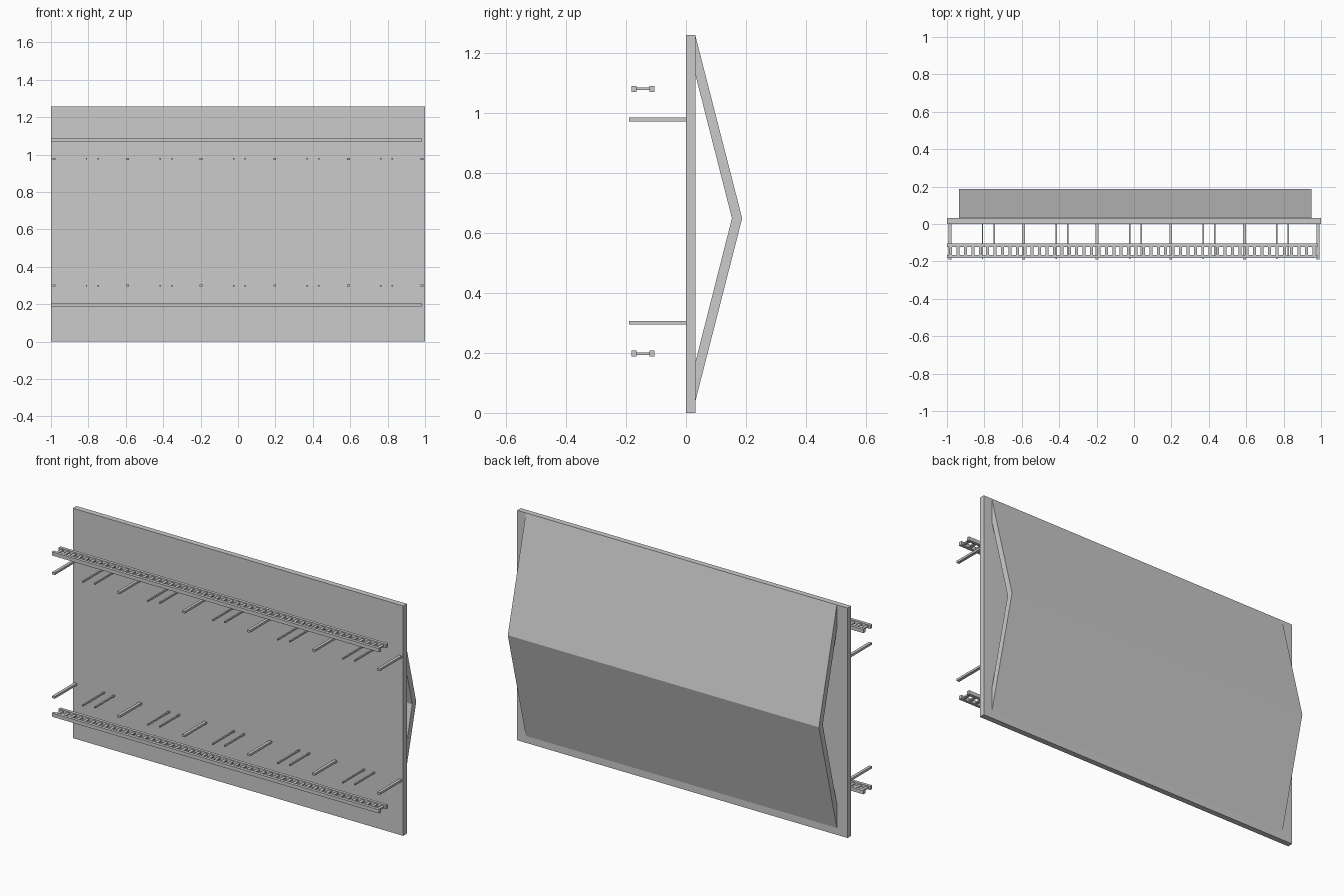
import bpy, bmesh
from mathutils import Matrix

if "Cube" in bpy.data.objects:
    bpy.data.objects.remove(bpy.data.objects["Cube"])


def add_box(bm, x0, x1, y0, y1, z0, z1):
    m = Matrix.Translation(((x0 + x1) / 2, (y0 + y1) / 2, (z0 + z1) / 2))
    m = m @ Matrix.Diagonal((x1 - x0, y1 - y0, z1 - z0, 1))
    bmesh.ops.create_cube(bm, size=1, matrix=m)


def finish(name, bm):
    bmesh.ops.recalc_face_normals(bm, faces=bm.faces)
    me = bpy.data.meshes.new(name)
    bm.to_mesh(me)
    bm.free()
    ob = bpy.data.objects.new(name, me)
    bpy.context.collection.objects.link(ob)
    return ob


def boxes(name, items):
    bm = bmesh.new()
    for b in items:
        add_box(bm, *b)
    return finish(name, bm)


def extrude_profile(name, pts, x0, x1):
    bm = bmesh.new()
    face = bm.faces.new([bm.verts.new((x0, y, z)) for y, z in pts])
    out = bmesh.ops.extrude_face_region(bm, geom=[face])
    moved = [v for v in out["geom"] if isinstance(v, bmesh.types.BMVert)]
    bmesh.ops.translate(bm, verts=moved, vec=(x1 - x0, 0, 0))
    return finish(name, bm)


# Main upright panel
boxes("panel", [(-1, 1, 0, 0.031, 0, 1.258)])

# Folded back cover, open at both ends: upper and lower slabs
extrude_profile("back_cover_upper",
                [(0.031, 1.257), (0.187, 0.648), (0.153, 0.648), (0.031, 1.127)], -0.935, 0.948)
extrude_profile("back_cover_lower",
                [(0.031, 0.038), (0.031, 0.168), (0.153, 0.648), (0.187, 0.648)], -0.935, 0.948)

# Ladder trays: two side rails joined by thin rungs
RUNGS, X0, X1 = 50, -1.0, 0.982
step = (X1 - X0) / RUNGS
for name, z in (("lower_tray", 0.197), ("upper_tray", 1.079)):
    parts = [(X0, X1, -0.182, -0.165, z - 0.01, z + 0.01),
             (X0, X1, -0.122, -0.105, z - 0.01, z + 0.01)]
    for i in range(RUNGS):
        x = X0 + (i + 0.5) * step
        parts.append((x - 0.008, x + 0.008, -0.166, -0.121, z - 0.004, z + 0.004))
    boxes(name, parts)

# Support bars: wide bars at a regular pitch, a pair of thin rods between them
PITCH = 0.3935
for row, z in (("lower", 0.30), ("upper", 0.977)):
    wide, thin = [], []
    for i in range(6):
        x = -0.984 + i * PITCH
        wide.append((x - 0.008, x + 0.008, -0.19, 0.005, z - 0.006, z + 0.006))
        if i < 5:
            for dx, y in ((0.174, -0.188), (0.236, -0.172)):
                thin.append((x + dx - 0.004, x + dx + 0.004, y, 0.005, z - 0.004, z + 0.004))
    boxes(row + "_support_bars", wide)
    boxes(row + "_thin_rods", thin)
